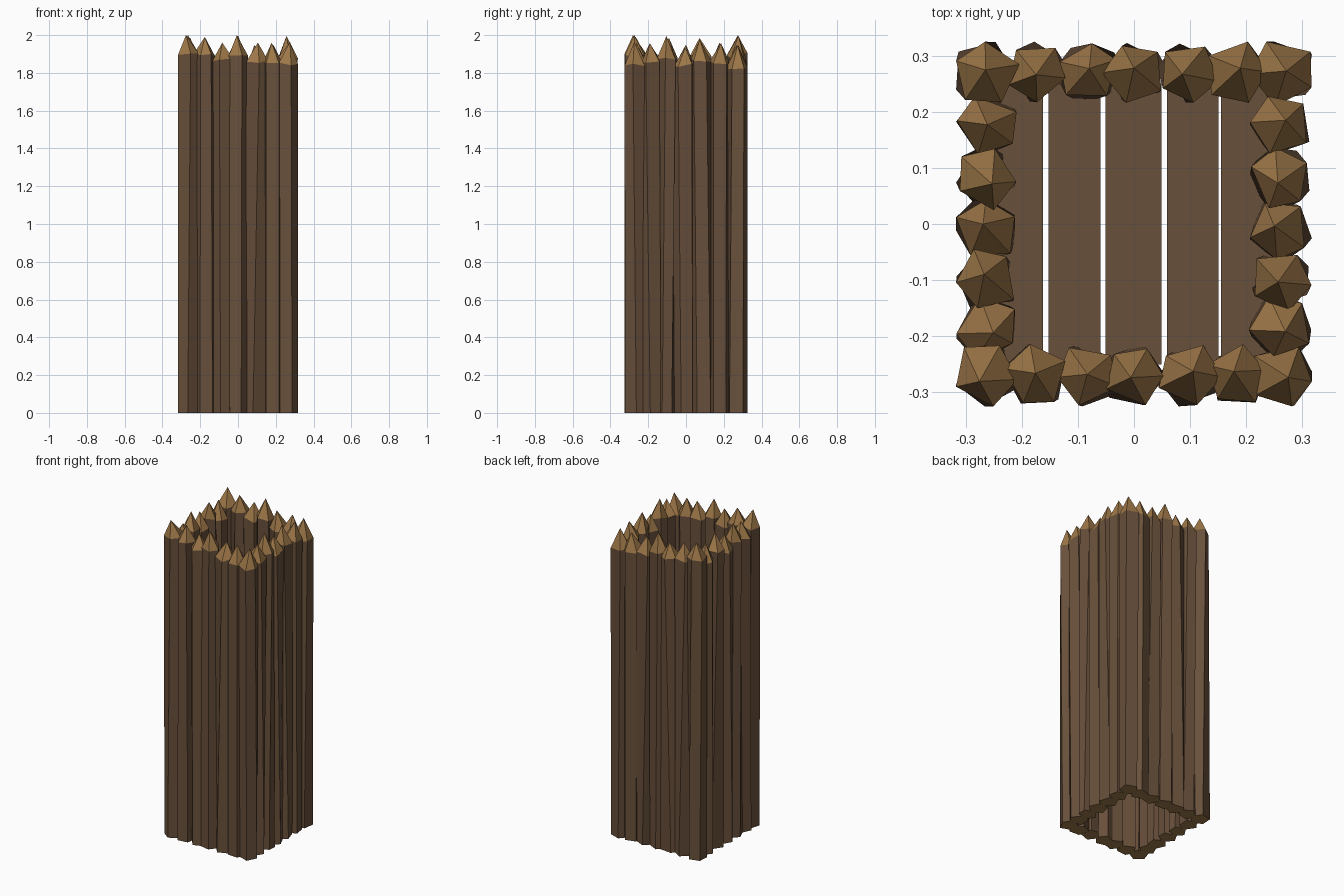
import bpy, bmesh, math, random

if "Cube" in bpy.data.objects:
    bpy.data.objects.remove(bpy.data.objects["Cube"])

random.seed(7)


def material(name, rgb):
    m = bpy.data.materials.new(name)
    m.diffuse_color = (*rgb, 1)
    m.use_nodes = True
    m.node_tree.nodes["Principled BSDF"].inputs["Base Color"].default_value = m.diffuse_color
    return m


BARK = material("dark brown wood", (0.140, 0.080, 0.044))
CUT = material("fresh cut wood", (0.340, 0.185, 0.065))


def finish(bm, name, mats):
    bmesh.ops.recalc_face_normals(bm, faces=bm.faces[:])
    me = bpy.data.meshes.new(name)
    bm.to_mesh(me)
    bm.free()
    for m in mats:
        me.materials.append(m)
    ob = bpy.data.objects.new(name, me)
    bpy.context.collection.objects.link(ob)
    return ob


def stake(name, x, y, shoulder, tip, r=0.056):
    """Rough five-sided log with a sharpened tip."""
    bm = bmesh.new()
    n = 5
    turn = random.uniform(0, math.tau)
    twist = random.uniform(-0.5, 0.5)
    rings = []
    for z, t in ((0, 0), (shoulder, 1)):
        ring = []
        for i in range(n):
            a = turn + twist * t + (i + random.uniform(-0.12, 0.12)) * math.tau / n
            k = r * random.uniform(0.93, 1.07)
            px = max(-0.317, min(0.317, x + k * math.cos(a)))
            py = max(-0.325, min(0.325, y + k * math.sin(a)))
            ring.append(bm.verts.new((px, py, z + t * random.uniform(-0.012, 0.012))))
        rings.append(ring)
    top = bm.verts.new((x + random.uniform(-0.012, 0.012),
                        y + random.uniform(-0.012, 0.012), tip))
    bm.faces.new(rings[0]).material_index = 1
    for i in range(n):
        j = (i + 1) % n
        bm.faces.new((rings[0][i], rings[0][j], rings[1][j], rings[1][i]))
        bm.faces.new((rings[1][i], rings[1][j], top)).material_index = 1
    finish(bm, name, (BARK, CUT))


# Palisade walls: seven stakes front and back, five more on each side
row_x = (-0.265, -0.175, -0.083, 0.0, 0.098, 0.182, 0.265)
row_tip = (2.0, 1.99, 1.96, 2.0, 1.96, 1.96, 1.965)
side_y = (-0.185, -0.10, -0.01, 0.083, 0.175)
side_tip = (1.965, 2.0, 1.955, 1.995, 1.96)
for side, s in (("front", -1), ("back", 1)):
    for i, (x, tip) in enumerate(zip(row_x, row_tip)):
        t = tip if s < 0 or i < 1 else tip - random.uniform(0, 0.03)
        corner = 0.060 if i in (0, 6) else 0.056
        stake(f"{side}_stake_{i + 1}", x, s * 0.27, t - random.uniform(0.09, 0.12), t, corner)
for side, s in (("left", -1), ("right", 1)):
    for i, (y, tip) in enumerate(zip(side_y, side_tip)):
        t = tip - random.uniform(0, 0.02)
        stake(f"{side}_stake_{i + 1}", s * 0.262, y, t - random.uniform(0.09, 0.12), t)

# Floor planks inside, with narrow gaps
for i, x in enumerate((-0.212, -0.106, -0.001, 0.105, 0.205)):
    bm = bmesh.new()
    bmesh.ops.create_cube(bm, size=1)
    w = 0.092 if i in (1, 3) else 0.1
    for v in bm.verts:
        v.co = (x + v.co.x * w, v.co.y * 0.5, 1.03 + v.co.z * 0.04)
    finish(bm, f"floor_plank_{i + 1}", (BARK,))
